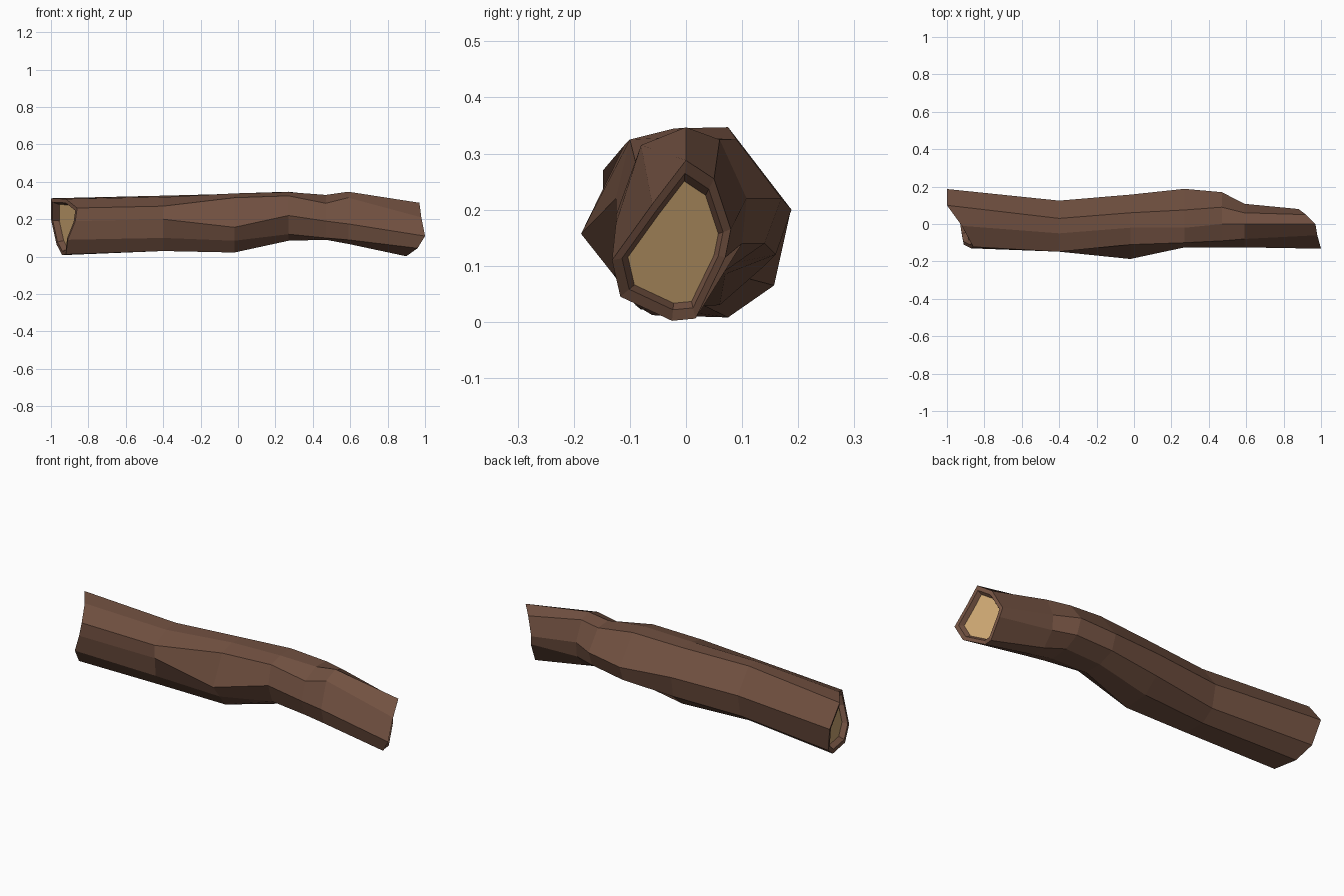
import bpy, bmesh
from mathutils import Vector

if "Cube" in bpy.data.objects:
    bpy.data.objects.remove(bpy.data.objects["Cube"])


def material(name, rgb):
    m = bpy.data.materials.new(name)
    m.diffuse_color = (*rgb, 1)
    m.use_nodes = True
    m.node_tree.nodes["Principled BSDF"].inputs["Base Color"].default_value = m.diffuse_color
    return m


bark = material("bark brown", (0.165, 0.081, 0.052))
wood = material("cut wood tan", (0.61, 0.385, 0.17))

# Cross-sections have nine points: front, front-up, top front, top back,
# back, back-down, bottom back, bottom front, front-down.
left_end = [(-.87, -.13, .19), (-.86, -.122, .26), (-.92, -.01, .308), (-1, .10, .312), (-1, .187, .20),
            (-.97, .157, .065), (-.94, .075, .008), (-.92, -.06, .012), (-.91, -.11, .09)]
right_end = [(1, -.132, .11), (.98, -.06, .21), (.97, .0, .288), (.92, .05, .255), (.88, .08, .165),
             (.89, .07, .115), (.90, .017, .006), (.90, -.025, .002), (.96, -.117, .045)]

# Trunk sections: x, then (y, z) points
trunk = [
    (-.40, [(-.148, .20), (-.148, .27), (-.05, .318), (.03, .326), (.125, .20),
            (.10, .08), (.03, .03), (-.09, .03), (-.14, .10)]),
    (-.02, [(-.187, .157), (-.11, .315), (-.02, .338), (.06, .336), (.157, .21),
            (.14, .10), (.06, .03), (-.08, .022), (-.13, .085)]),
    (.27, [(-.125, .22), (-.10, .325), (-.02, .345), (.075, .347), (.188, .20),
           (.16, .12), (.07, .085), (-.03, .085), (-.09, .12)]),
    (.47, [(-.125, .19), (-.09, .285), (.0, .33), (.09, .325), (.17, .22),
           (.14, .14), (.06, .10), (-.04, .09), (-.09, .10)]),
    (.59, [(-.125, .175), (-.08, .315), (.0, .347), (.06, .325), (.108, .22),
           (.10, .14), (.04, .07), (-.04, .068), (-.10, .09)]),
]


def inner_ring(points, scale, push):
    """Shrink an end ring toward its middle and push it into the log."""
    mid = sum((Vector(p) for p in points), Vector()) / len(points)
    return [mid + (Vector(p) - mid) * scale + Vector((push, 0, 0)) for p in points]


# Rings in order: left recess, left rim, trunk, right rim, right recess
rings = [inner_ring(left_end, .78, .03), inner_ring(left_end, .86, .0), left_end]
rings += [[(x, y, z) for y, z in pts] for x, pts in trunk]
rings += [right_end, inner_ring(right_end, .85, .0), inner_ring(right_end, .76, -.02)]

bm = bmesh.new()
loops = [[bm.verts.new(p) for p in ring] for ring in rings]
for a, b in zip(loops, loops[1:]):
    for i in range(len(a)):
        j = (i + 1) % len(a)
        bm.faces.new((a[i], a[j], b[j], b[i]))
# Cut wood at both ends
for loop in (loops[0], loops[-1]):
    bm.faces.new(loop).material_index = 1
bmesh.ops.recalc_face_normals(bm, faces=bm.faces)

mesh = bpy.data.meshes.new("log")
bm.to_mesh(mesh)
bm.free()
mesh.materials.append(bark)
mesh.materials.append(wood)
log = bpy.data.objects.new("log", mesh)
bpy.context.collection.objects.link(log)
